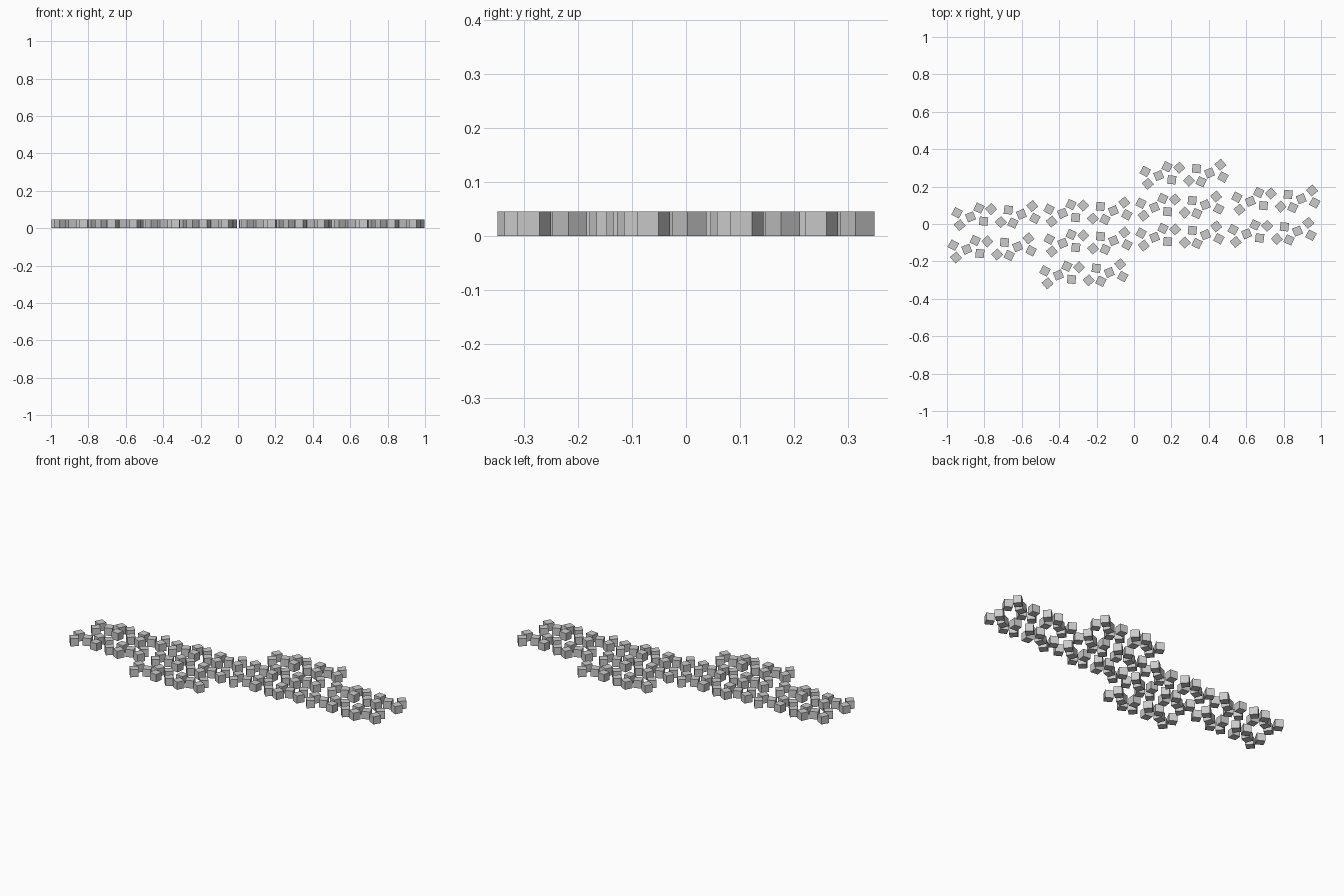
import bpy, bmesh
from math import radians
from mathutils import Matrix

if "Cube" in bpy.data.objects:
    bpy.data.objects.remove(bpy.data.objects["Cube"])

S = 0.0455  # cube edge length

# half of one cluster: x, y, turn in degrees (other half is the 180 degree turn)
HALF = [(-0.208, 0.015, -28), (-0.194, -0.051, 40), (-0.136, -0.007, 22),
        (-0.091, 0.040, -25), (-0.066, -0.030, -6), (-0.026, 0.035, 43)]

# cluster centres on the right side (left side is the 180 degree turn)
CENTRES = [(0.268, 0.266), (0.245, 0.096), (0.246, -0.064),
           (0.758, 0.128), (0.738, -0.045)]


def cluster(name, cx, cy):
    bm = bmesh.new()
    for sign in (1, -1):
        for x, y, a in HALF:
            m = (Matrix.Translation((sign * x, sign * y, S / 2))
                 @ Matrix.Rotation(radians(a), 4, 'Z'))
            bmesh.ops.create_cube(bm, size=S, matrix=m)
    mesh = bpy.data.meshes.new(name)
    bm.to_mesh(mesh)
    bm.free()
    ob = bpy.data.objects.new(name, mesh)
    ob.location = (cx, cy, 0)
    bpy.context.collection.objects.link(ob)


# ten clusters of twelve cubes
for i, (cx, cy) in enumerate(CENTRES, 1):
    cluster(f"cube_cluster_right_{i}", cx, cy)
    cluster(f"cube_cluster_left_{i}", -cx, -cy)
